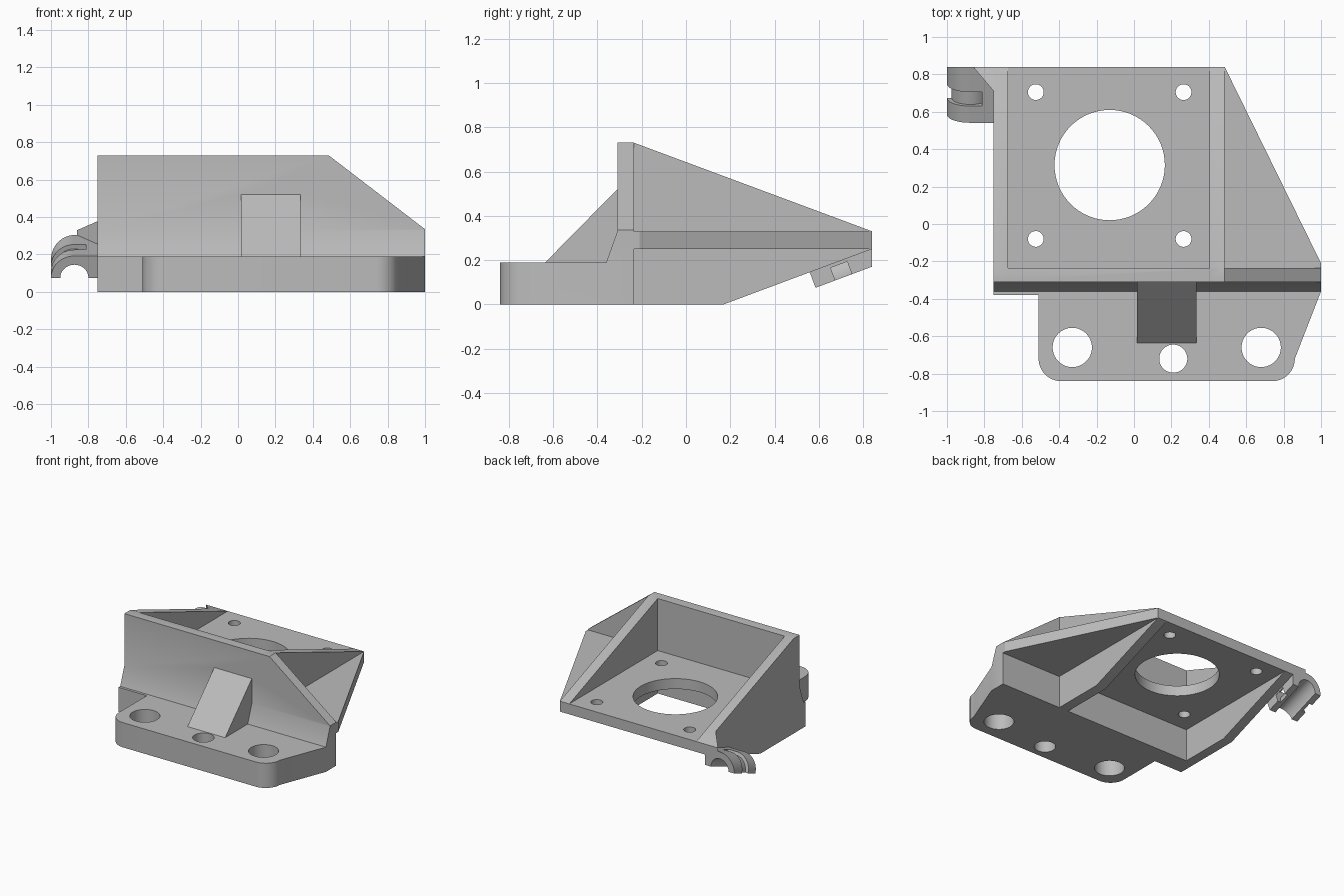
import bpy, bmesh
from math import sin, cos, radians
from mathutils import Matrix

cube = bpy.data.objects.get("Cube")
if cube:
    bpy.data.objects.remove(cube, do_unlink=True)

grey = bpy.data.materials.new("plain_grey")
grey.use_nodes = True
grey.diffuse_color = (0.5, 0.5, 0.5, 1)
grey.node_tree.nodes["Principled BSDF"].inputs["Base Color"].default_value = (0.5, 0.5, 0.5, 1)


def prism(name, pts, axis, lo, hi):
    """Extrude a 2D outline along an axis; the outline uses the other two axes in order."""
    place = {"x": lambda a, b, h: (h, a, b),
             "y": lambda a, b, h: (a, h, b),
             "z": lambda a, b, h: (a, b, h)}[axis]
    bm = bmesh.new()
    bottom = [bm.verts.new(place(a, b, lo)) for a, b in pts]
    top = [bm.verts.new(place(a, b, hi)) for a, b in pts]
    n = len(pts)
    bm.faces.new(bottom)
    bm.faces.new(top[::-1])
    for i in range(n):
        j = (i + 1) % n
        bm.faces.new((bottom[i], top[i], top[j], bottom[j]))
    bmesh.ops.recalc_face_normals(bm, faces=bm.faces)
    mesh = bpy.data.meshes.new(name)
    bm.to_mesh(mesh)
    bm.free()
    mesh.materials.append(grey)
    obj = bpy.data.objects.new(name, mesh)
    bpy.context.collection.objects.link(obj)
    return obj


def arc(cx, cy, r, start, end, steps=16):
    angles = [radians(start + (end - start) * i / steps) for i in range(steps + 1)]
    return [(cx + r * cos(a), cy + r * sin(a)) for a in angles]


def rect(a0, b0, a1, b1):
    return [(a0, b0), (a1, b0), (a1, b1), (a0, b1)]


def combine(target, other, operation):
    """Apply a boolean and delete the second operand."""
    other.hide_render = True
    mod = target.modifiers.new("combine", "BOOLEAN")
    mod.operation, mod.object, mod.solver = operation, other, "EXACT"
    bpy.context.view_layer.objects.active = target
    bpy.ops.object.modifier_apply(modifier=mod.name)
    bpy.data.objects.remove(other, do_unlink=True)


def drill(target, x, y, r):
    combine(target, prism("drill", arc(x, y, r, 0, 360, 64)[:-1], "z", -0.1, 0.45), "DIFFERENCE")


BACK, WALL = 0.84, -0.235

# Mounting foot with rounded front corners and three bolt holes
foot = ([(-0.75, WALL), (-0.75, -0.38), (-0.51, -0.38)]
        + arc(-0.39, -0.72, 0.12, 180, 270) + arc(0.74, -0.72, 0.12, 270, 360)
        + [(1, -0.36), (1, WALL)])
body = prism("bracket_body", foot, "z", 0, 0.19)
for x, y, r in [(-0.33, -0.66, 0.105), (0.68, -0.66, 0.105), (0.21, -0.72, 0.075)]:
    drill(body, x, y, r)

# Upright front wall, sloped off at one end
wall = prism("front_wall", [(-0.36, 0), (-0.36, 0.19), (-0.31, 0.33), (-0.31, 0.73),
                            (WALL, 0.73), (WALL, 0)], "x", -0.75, 1)
combine(wall, prism("corner_cut", [(0.485, 0.73), (1, 0.335), (1.2, 0.335), (1.2, 0.9), (0.485, 0.9)],
                    "y", -0.6, 0), "DIFFERENCE")
combine(body, wall, "UNION")

# Floor plate with side gusset, round opening and four screw holes
floor = prism("floor_plate", [(-0.75, -0.3), (1, -0.3), (1, -0.21), (0.485, BACK), (-0.75, BACK)],
              "z", 0.25, 0.33)
drill(floor, -0.13, 0.315, 0.295)
for x in (-0.525, 0.265):
    for y in (-0.08, 0.705):
        drill(floor, x, y, 0.042)
combine(body, floor, "UNION")

# Two tapering side walls
side = [(-0.3, 0), (0.17, 0), (BACK, 0.25), (BACK, 0.33), (WALL, 0.73), (-0.3, 0.73)]
for x0, x1 in ((-0.75, -0.675), (0.405, 0.485)):
    combine(body, prism("side_wall", side, "x", x0, x1), "UNION")

# Triangular brace on the front wall
combine(body, prism("front_brace", [(-0.635, 0.19), (-0.635, 0.185), (-0.28, 0.1), (-0.28, 0.52),
                                    (-0.31, 0.52)], "x", 0.015, 0.335), "UNION")

# Cable clip: tilted half tube with a tie groove
tilt = Matrix.Translation((-0.875, 0.585, 0.075)) @ Matrix.Rotation(radians(20.5), 4, "X")
clip = prism("cable_clip", arc(0, 0, 0.125, 180, 90) + [(0.126, 0.125), (0.126, 0)]
             + arc(0, 0, 0.075, 0, 180, 32), "y", 0, 0.45)
groove = prism("groove", arc(0, 0, 0.14, -10, 190, 32) + arc(0, 0, 0.1, 190, -10, 32), "y", 0.095, 0.175)
combine(clip, groove, "DIFFERENCE")
clip.data.transform(tilt)
combine(clip, prism("back_trim", rect(-1.2, BACK, -0.6, 1.4), "z", -0.2, 0.8), "DIFFERENCE")

# Small web joining the clip to the side wall
web = prism("clip_web", [(0.7, 0.208), (BACK, 0.26), (BACK, 0.33), (0.7, 0.382)], "x", -0.87, -0.75)
combine(web, prism("web_trim", [(-0.86, BACK), (-0.75, 0.71), (-0.7, 0.65), (-0.7, 0.6), (-1, 0.6),
                                (-1, 0.9), (-0.86, 0.9)], "z", 0, 0.6), "DIFFERENCE")
combine(clip, web, "UNION")

# Smooth the round surfaces, keep edges sharp
for obj in (body, clip):
    bpy.ops.object.select_all(action="DESELECT")
    obj.select_set(True)
    bpy.context.view_layer.objects.active = obj
    bpy.ops.object.shade_smooth_by_angle(angle=radians(25))
